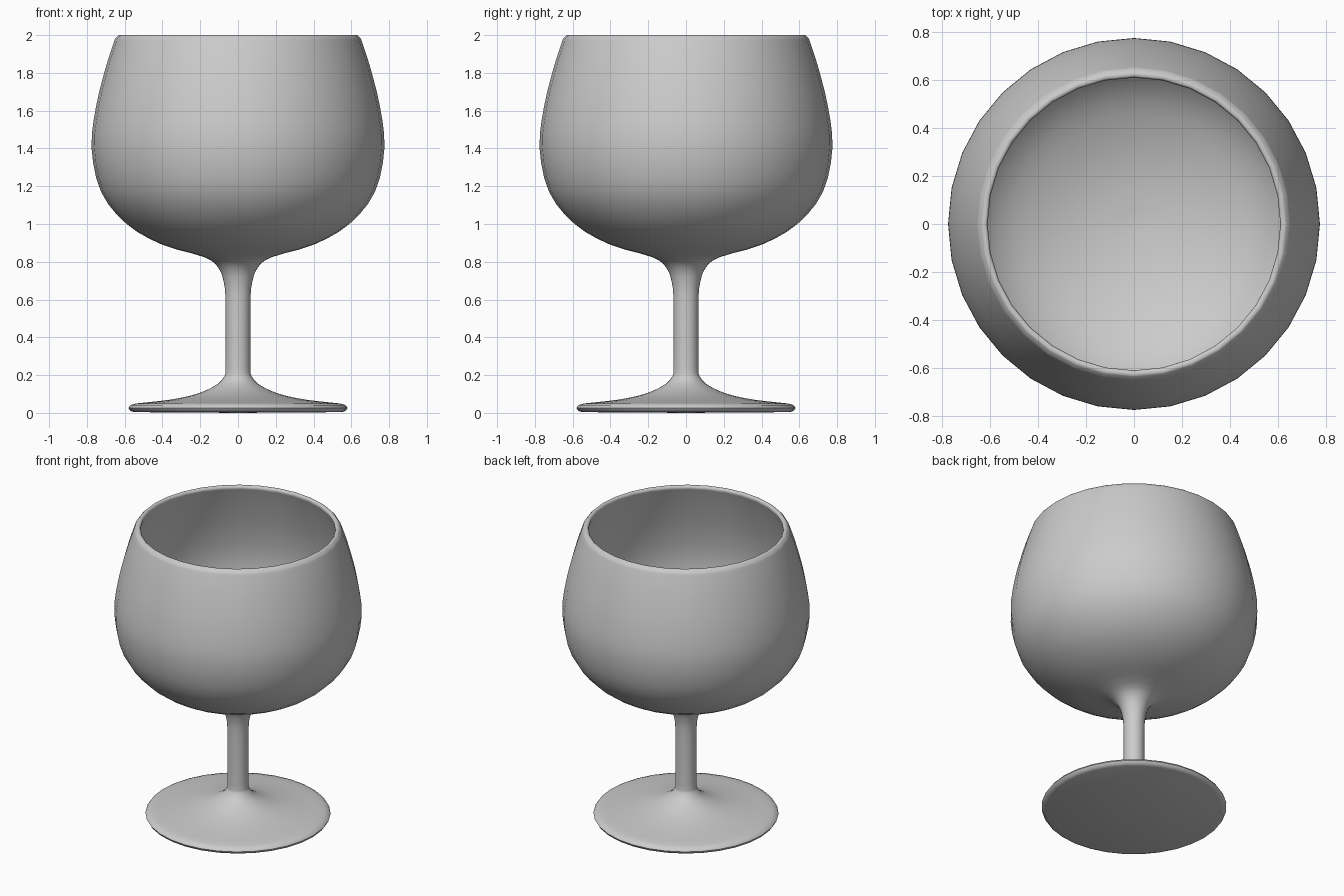
import bpy, bmesh
from math import tau
from mathutils import Vector

if "Cube" in bpy.data.objects:
    bpy.data.objects.remove(bpy.data.objects["Cube"])

SIDES = 32


def smooth_path(points, steps=3):
    """Catmull-Rom curve through (radius, z) points."""
    p = [Vector(q) for q in points]
    p = [p[0]] + p + [p[-1]]
    out = []
    for i in range(1, len(p) - 2):
        a, b, c, d = p[i - 1:i + 3]
        for s in range(steps):
            t = s / steps
            out.append(0.5 * (2 * b + (c - a) * t + (2 * a - 5 * b + 4 * c - d) * t * t
                              + (3 * b - a - 3 * c + d) * t ** 3))
    return out + [p[-1]]


def lathe(name, profile):
    bm = bmesh.new()
    verts = [bm.verts.new((max(r, 0), 0, z)) for r, z in profile]
    edges = [bm.edges.new(pair) for pair in zip(verts, verts[1:])]
    bmesh.ops.spin(bm, geom=verts + edges, cent=(0, 0, 0), axis=(0, 0, 1),
                   angle=tau, steps=SIDES)
    bmesh.ops.remove_doubles(bm, verts=bm.verts, dist=0.0005)
    bmesh.ops.recalc_face_normals(bm, faces=bm.faces)
    mesh = bpy.data.meshes.new(name)
    bm.to_mesh(mesh)
    bm.free()
    obj = bpy.data.objects.new(name, mesh)
    bpy.context.collection.objects.link(obj)
    bpy.context.view_layer.objects.active = obj
    obj.select_set(True)
    bpy.ops.object.shade_smooth_by_angle(angle=0.9)
    return obj


# Flat underside and rounded foot edge
base = [(0, 0), (0.55, 0.004), (0.572, 0.012), (0.58, 0.027), (0.57, 0.041)]
# Foot, stem and outside of the bowl
outside = smooth_path([(0.54, 0.05), (0.36, 0.07), (0.22, 0.10), (0.12, 0.145),
                       (0.075, 0.19), (0.066, 0.25), (0.066, 0.58), (0.075, 0.69),
                       (0.105, 0.77), (0.18, 0.825), (0.4, 0.89), (0.59, 1.0),
                       (0.725, 1.17), (0.775, 1.4), (0.752, 1.62), (0.70, 1.83),
                       (0.658, 1.96), (0.647, 1.985), (0.632, 2.0)])
# Rim and inside of the bowl
inside = smooth_path([(0.617, 2.0), (0.61, 1.985), (0.622, 1.95), (0.665, 1.82),
                      (0.718, 1.62), (0.74, 1.4), (0.69, 1.18), (0.565, 1.02),
                      (0.39, 0.925), (0.2, 0.87), (0, 0.85)])
lathe("goblet", base + outside + inside)
